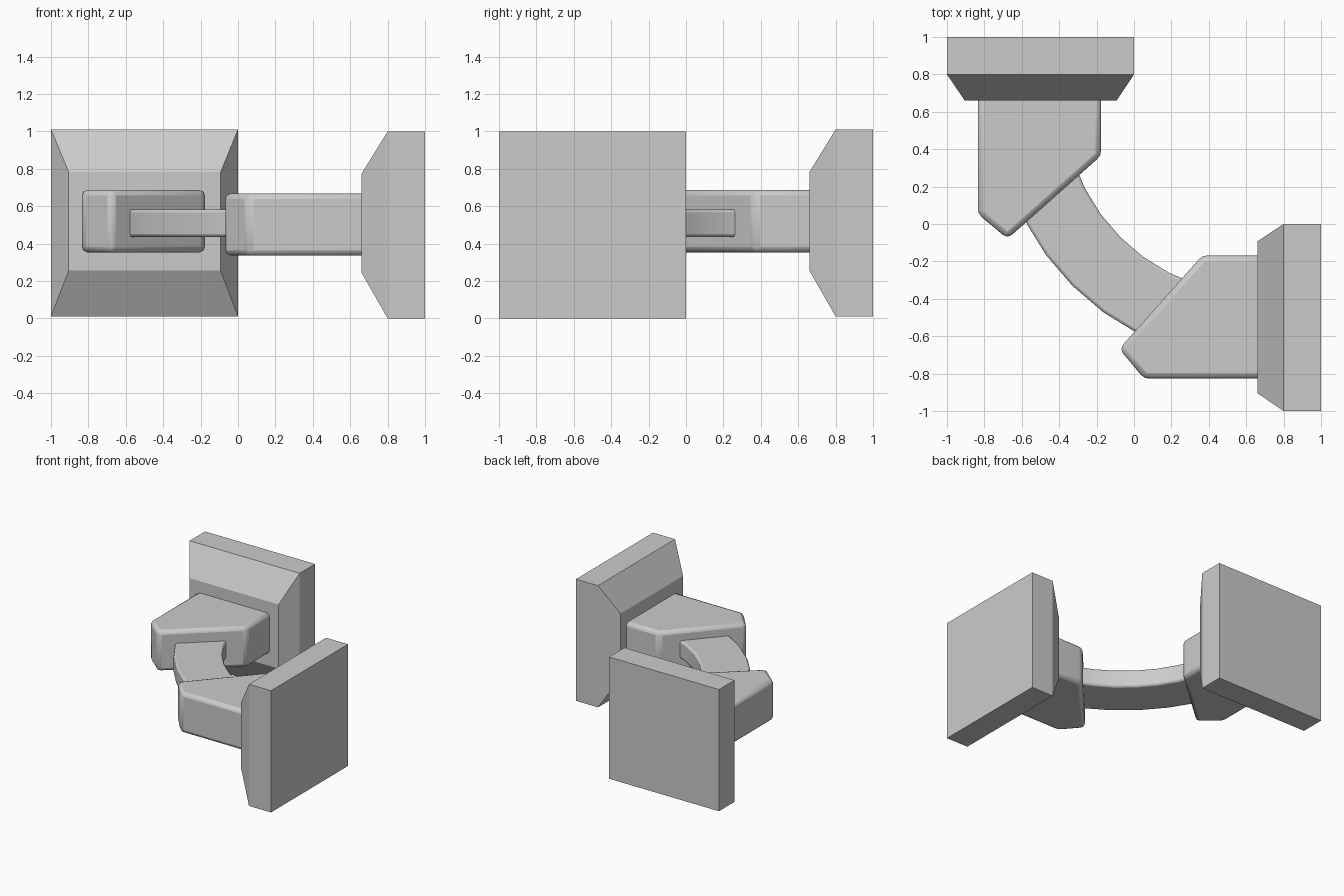
import bpy, bmesh, math

if "Cube" in bpy.data.objects:
    bpy.data.objects.remove(bpy.data.objects["Cube"])

grey = bpy.data.materials.new("light grey")
grey.diffuse_color = (0.6, 0.6, 0.6, 1)
grey.use_nodes = True
grey.node_tree.nodes["Principled BSDF"].inputs["Base Color"].default_value = grey.diffuse_color


def loft(name, rings, swap=False, shift=(0, 0, 0), bevel=0.0, smooth=False):
    """Skin closed rings of points; swap mirrors across the x = y plane."""
    bm = bmesh.new()
    rows = []
    for ring in rings:
        row = []
        for x, y, z in ring:
            if swap:
                x, y = y, x
            row.append(bm.verts.new((x + shift[0], y + shift[1], z + shift[2])))
        rows.append(row)
    for a, b in zip(rows, rows[1:]):
        for i in range(len(a)):
            j = (i + 1) % len(a)
            bm.faces.new((a[i], a[j], b[j], b[i]))
    bm.faces.new(rows[0])
    bm.faces.new(rows[-1])
    bmesh.ops.recalc_face_normals(bm, faces=bm.faces)
    me = bpy.data.meshes.new(name)
    bm.to_mesh(me)
    bm.free()
    me.materials.append(grey)
    ob = bpy.data.objects.new(name, me)
    bpy.context.collection.objects.link(ob)
    if bevel:
        mod = ob.modifiers.new("bevel", "BEVEL")
        mod.width = bevel
        mod.segments = 2
        mod.limit_method = "ANGLE"
        mod.angle_limit = math.radians(30)
    if smooth:
        bpy.ops.object.select_all(action="DESELECT")
        ob.select_set(True)
        bpy.context.view_layer.objects.active = ob
        bpy.ops.object.shade_smooth_by_angle(angle=math.radians(35))
    return ob


def rect(x, y0, y1, z0, z1):
    return [(x, y0, z0), (x, y1, z0), (x, y1, z1), (x, y0, z1)]


# Wall plate with a tapered inner side, and the pointed bracket on it
plate = [rect(1, -1, 0, 0, 1), rect(0.8, -1, 0, 0, 1),
         rect(0.66, -0.905, -0.093, 0.245, 0.772)]
outline = [(0.70, -0.168), (0.365, -0.168), (-0.079, -0.668),
           (0.054, -0.827), (0.70, -0.827)]
bracket = [[(x, y, z) for x, y in outline] for z in (0.335, 0.668)]

for side, swap in (("right", False), ("back", True)):
    loft(side + "_plate", plate, swap, (0, 0, 0.01 if swap else 0))
    loft(side + "_bracket", bracket, swap,
         (-0.008, 0, 0.018) if swap else (0, 0, 0), 0.03, True)

# Curved rectangular bar joining the brackets
c, r_in, r_out, z0, z1 = 0.66, 1.035, 1.40, 0.435, 0.582
arc = []
for k in range(1, 10):
    a = math.radians(9 * k)
    arc.append([(c - r * math.cos(a), c - r * math.sin(a), z)
                for r, z in ((r_in, z0), (r_out, z0), (r_out, z1), (r_in, z1))])
loft("curved_bar", arc, bevel=0.015, smooth=True)
